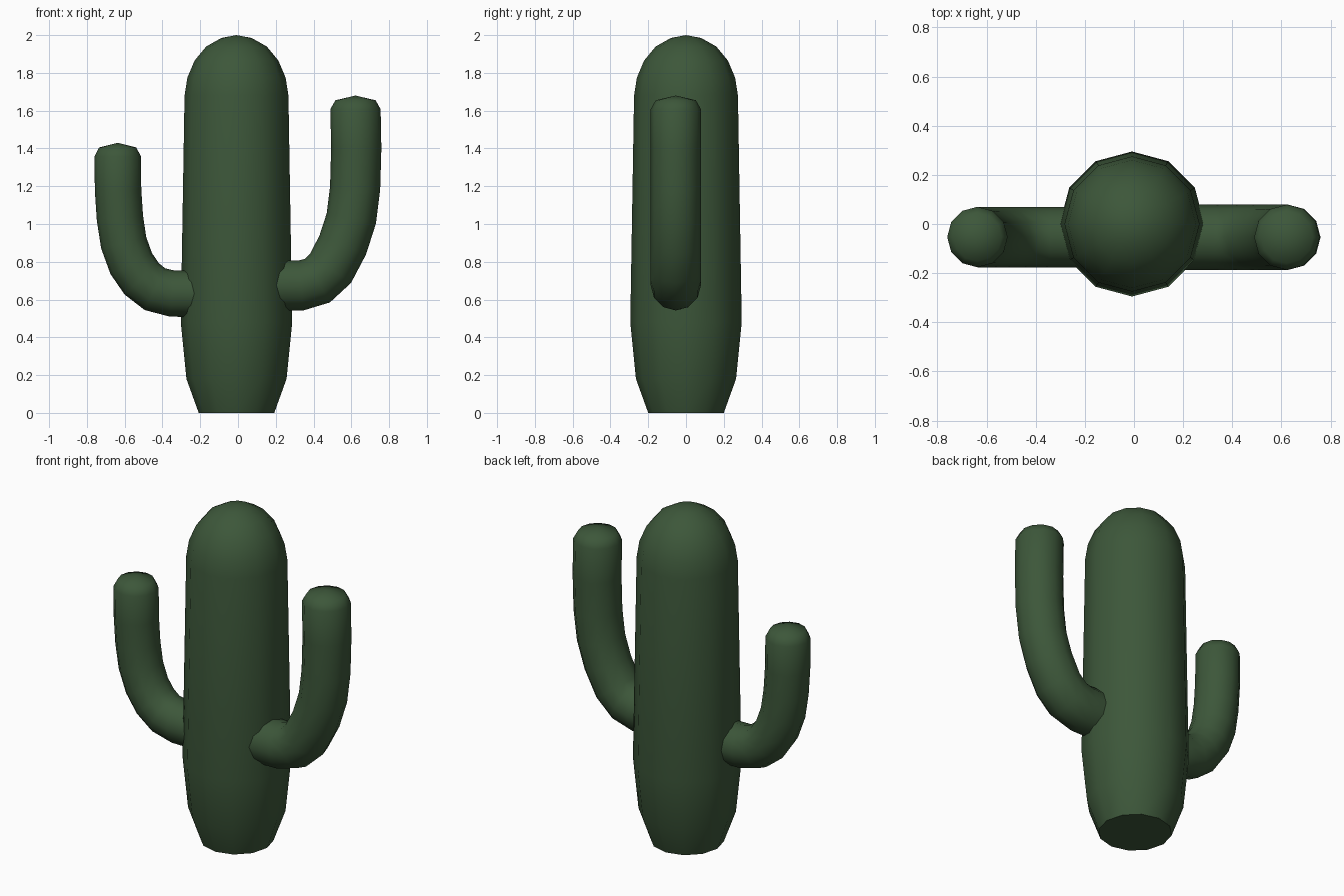
import bpy, bmesh, math
from mathutils import Vector

if "Cube" in bpy.data.objects:
    bpy.data.objects.remove(bpy.data.objects["Cube"])

SIDES = 12

green = bpy.data.materials.new("cactus green")
green.diffuse_color = (0.046, 0.095, 0.042, 1)
green.use_nodes = True
green.node_tree.nodes["Principled BSDF"].inputs["Base Color"].default_value = green.diffuse_color


def tube(name, rings, tip):
    """Skin rings of (centre, direction, radius), closed by a flat base and a tip point."""
    bm = bmesh.new()
    side = Vector((0, 1, 0))
    loops = []
    for centre, direction, radius in rings:
        across = side.cross(direction).normalized()
        loops.append([bm.verts.new(centre + radius * (math.cos(a) * across + math.sin(a) * side))
                      for a in (2 * math.pi * i / SIDES for i in range(SIDES))])
    for low, high in zip(loops, loops[1:]):
        for i in range(SIDES):
            j = (i + 1) % SIDES
            bm.faces.new((low[i], low[j], high[j], high[i]))
    bm.faces.new(loops[0][::-1])
    top = bm.verts.new(tip)
    for i in range(SIDES):
        bm.faces.new((loops[-1][i], loops[-1][(i + 1) % SIDES], top))
    bmesh.ops.recalc_face_normals(bm, faces=bm.faces)
    mesh = bpy.data.meshes.new(name)
    bm.to_mesh(mesh)
    bm.free()
    mesh.materials.append(green)
    obj = bpy.data.objects.new(name, mesh)
    bpy.context.collection.objects.link(obj)
    bpy.ops.object.select_all(action='DESELECT')
    obj.select_set(True)
    bpy.context.view_layer.objects.active = obj
    bpy.ops.object.shade_smooth_by_angle(angle=math.radians(50))
    return obj


def arm(name, path, y, radius):
    """Bent arm following (x, z) points, ending in a shallow rounded cap."""
    pts = [Vector((x, y, z)) for x, z in path]
    rings = []
    for i, p in enumerate(pts):
        d = (pts[min(i + 1, len(pts) - 1)] - pts[max(i - 1, 0)]).normalized()
        rings.append((p, d, radius))
    up = Vector((0, 0, 1))
    end = pts[-1]
    rings[-1] = (end, up, radius)
    rings.append((end + up * 0.047, up, radius * 0.8))
    return tube(name, rings, end + up * 0.072)


# Trunk: tapered base, long body and domed top
profile = [(0.2, 0), (0.265, 0.18), (0.295, 0.48), (0.275, 1.68), (0.26, 1.775),
           (0.222, 1.865), (0.16, 1.94), (0.08, 1.985)]
tube("trunk", [(Vector((-0.008, 0, z)), Vector((0, 0, 1)), r) for r, z in profile],
     Vector((-0.008, 0, 2.0)))

# Arms
arm("right_arm", [(0.12, 0.675), (0.335, 0.675), (0.42, 0.70), (0.49, 0.765), (0.555, 0.89),
                  (0.60, 1.03), (0.62, 1.19), (0.626, 1.40), (0.622, 1.608)], -0.054, 0.133)
arm("left_arm", [(-0.12, 0.63), (-0.35, 0.632), (-0.44, 0.655), (-0.51, 0.71), (-0.565, 0.79),
                 (-0.605, 0.90), (-0.625, 1.03), (-0.635, 1.18), (-0.637, 1.358)], -0.053, 0.123)
